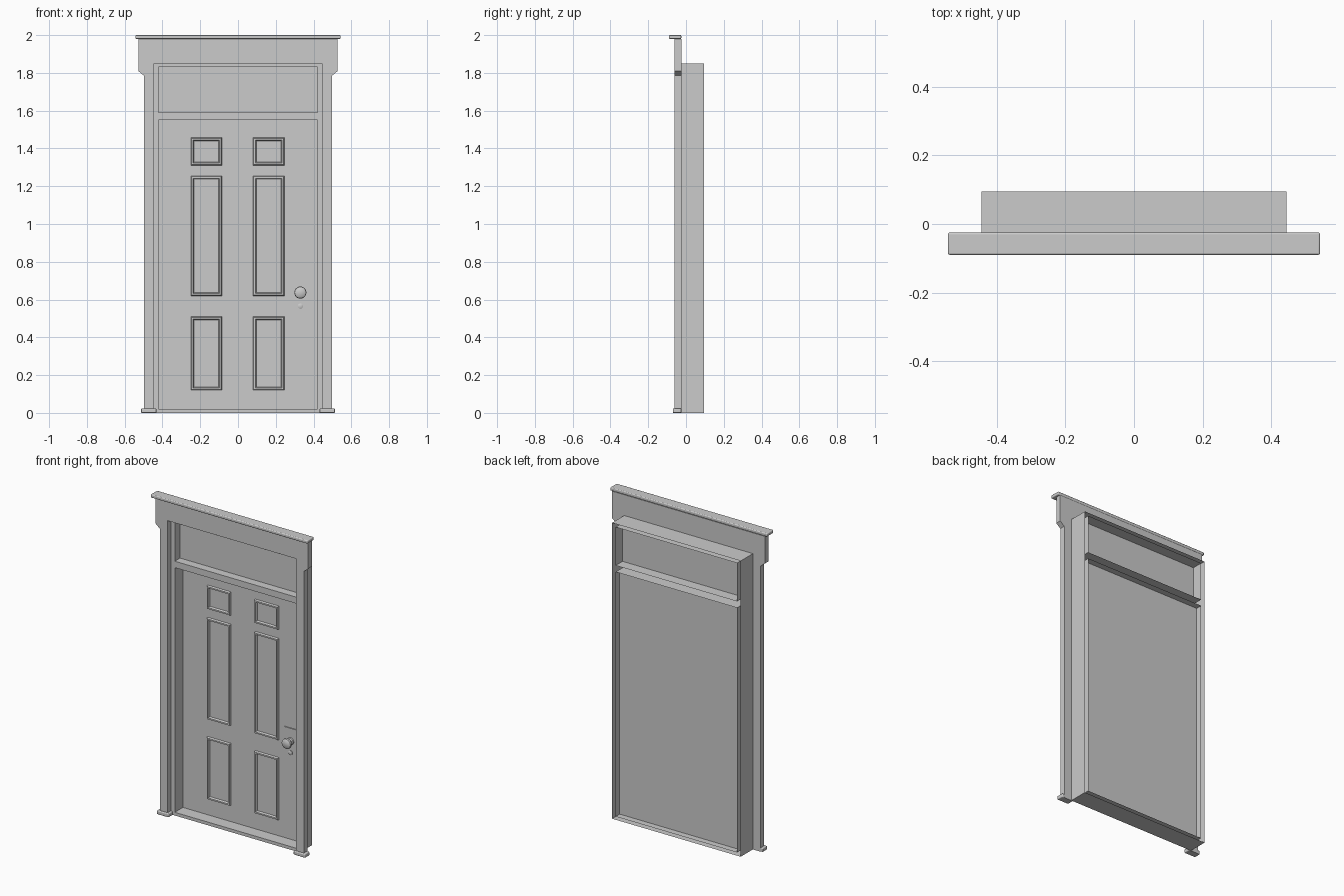
import bpy, bmesh, math
from mathutils import Matrix

if "Cube" in bpy.data.objects:
    bpy.data.objects.remove(bpy.data.objects["Cube"])


def finish(name, bm, bevel=0.0, segments=2, smooth=False, normals=True):
    if normals:
        bmesh.ops.recalc_face_normals(bm, faces=bm.faces)
    mesh = bpy.data.meshes.new(name)
    bm.to_mesh(mesh)
    bm.free()
    ob = bpy.data.objects.new(name, mesh)
    bpy.context.collection.objects.link(ob)
    if bevel:
        m = ob.modifiers.new("bevel", 'BEVEL')
        m.width, m.segments, m.limit_method = bevel, segments, 'ANGLE'
    if smooth:
        bpy.ops.object.select_all(action='DESELECT')
        ob.select_set(True)
        bpy.context.view_layer.objects.active = ob
        bpy.ops.object.shade_smooth_by_angle(angle=math.radians(35))
    return ob


def quad(bm, pts):
    bm.faces.new([bm.verts.new(p) for p in pts])


def box(name, x0, x1, y0, y1, z0, z1, bevel=0.0, segments=2):
    bm = bmesh.new()
    bmesh.ops.create_cube(bm, size=1, matrix=Matrix.LocRotScale(
        ((x0 + x1) / 2, (y0 + y1) / 2, (z0 + z1) / 2), None,
        (x1 - x0, y1 - y0, z1 - z0)))
    return finish(name, bm, bevel, segments, bool(bevel))


def sheet(name, x0, x1, z0, z1, y):
    bm = bmesh.new()
    quad(bm, [(x0, y, z0), (x1, y, z0), (x1, y, z1), (x0, y, z1)])
    return finish(name, bm, normals=False)


def sleeve(bm, x0, x1, z0, z1, y0, y1):
    """Four open-ended walls running front to back."""
    c = [(x0, z0), (x1, z0), (x1, z1), (x0, z1)]
    for (ax, az), (bx, bz) in zip(c, c[1:] + c[:1]):
        quad(bm, [(ax, y0, az), (bx, y0, bz), (bx, y1, bz), (ax, y1, az)])


def lathe(name, cx, cz, profile, sides=24):
    """Revolve (radius, y) points around a front-back axis."""
    bm = bmesh.new()
    vs = [bm.verts.new((cx + r, y, cz)) for r, y in profile]
    es = [bm.edges.new(p) for p in zip(vs, vs[1:])]
    bmesh.ops.spin(bm, geom=vs + es, cent=(cx, 0, cz), axis=(0, 1, 0),
                   angle=2 * math.pi, steps=sides)
    bmesh.ops.remove_doubles(bm, verts=bm.verts, dist=1e-5)
    return finish(name, bm, smooth=True)


FRONT, BACK, DOOR, TRANSOM = -0.025, 0.095, 0.055, 0.027

# Jamb frame: front plate with two openings, walls running back, open rear
bm = bmesh.new()
xs = [-0.445, -0.42, 0.42, 0.445]
zs = [0, 0.02, 1.55, 1.59, 1.83, 1.85]
for i in range(3):
    for j in range(5):
        if i == 1 and j in (1, 3):
            continue
        quad(bm, [(xs[i], FRONT, zs[j]), (xs[i + 1], FRONT, zs[j]),
                  (xs[i + 1], FRONT, zs[j + 1]), (xs[i], FRONT, zs[j + 1])])
sleeve(bm, -0.445, 0.445, 0, 1.85, FRONT, BACK)
sleeve(bm, -0.42, 0.42, 0.02, 1.55, FRONT, BACK)
sleeve(bm, -0.42, 0.42, 1.59, 1.83, FRONT, BACK)
bmesh.ops.remove_doubles(bm, verts=bm.verts, dist=1e-5)
finish("jamb_frame", bm)

# Casing with flared head
half = [(0.445, 0), (0.498, 0), (0.498, 1.785), (0.528, 1.81), (0.528, 1.98)]
outline = half + [(-x, z) for x, z in reversed(half)] + [(-0.445, 1.85), (0.445, 1.85)]
bm = bmesh.new()
face = bm.faces.new([bm.verts.new((x, -0.06, z)) for x, z in outline])
new = bmesh.ops.extrude_face_region(bm, geom=[face])["geom"]
bmesh.ops.translate(bm, vec=(0, 0.035, 0),
                    verts=[v for v in new if isinstance(v, bmesh.types.BMVert)])
if not any(abs(f.calc_center_median().y + 0.06) < 1e-5 for f in bm.faces):
    bm.faces.new([v for v in face.verts])
finish("casing", bm)

# Cap and plinth blocks
box("head_cap", -0.543, 0.543, -0.09, FRONT, 1.98, 2.0, 0.005, 3)
for side, x0, x1 in (("left", -0.513, -0.432), ("right", 0.432, 0.513)):
    box(side + "_plinth", x0, x1, -0.07, FRONT, 0, 0.024, 0.005, 3)

# Door leaf and transom panel
sheet("door_leaf", -0.42, 0.42, 0.02, 1.55, DOOR)
sheet("transom_panel", -0.42, 0.42, 1.59, 1.83, TRANSOM)

# Raised mouldings around the six door panels
section = [(0, DOOR), (0.004, DOOR - 0.012), (0.013, DOOR - 0.012), (0.018, DOOR)]
for x0, x1, side in ((-0.25, -0.086, "left"), (0.079, 0.245, "right")):
    for z0, z1, row in ((0.12, 0.51, "lower"), (0.62, 1.255, "middle"), (1.31, 1.457, "upper")):
        bm = bmesh.new()
        loops = [[bm.verts.new((x, y, z)) for x, z in
                  ((x0 + d, z0 + d), (x1 - d, z0 + d), (x1 - d, z1 - d), (x0 + d, z1 - d))]
                 for d, y in section]
        for a, b in zip(loops, loops[1:]):
            for k in range(4):
                n = (k + 1) % 4
                bm.faces.new((a[k], a[n], b[n], b[k]))
        bmesh.ops.recalc_face_normals(bm, faces=bm.faces)
        ob = finish(f"{side}_{row}_moulding", bm)

# Lock plate, knob and keyhole boss
box("lock_plate", 0.285, 0.379, DOOR - 0.006, DOOR, 0.505, 0.717)
p = DOOR - 0.006
lathe("door_knob", 0.33, 0.637, [(0.022, p), (0.020, p - 0.006), (0.013, p - 0.010),
      (0.013, p - 0.022), (0.026, p - 0.027), (0.032, p - 0.036), (0.030, p - 0.046),
      (0.020, p - 0.052), (0, p - 0.054)])
lathe("keyhole_boss", 0.33, 0.565, [(0.014, p), (0.014, p - 0.005), (0.011, p - 0.007), (0, p - 0.007)], 16)
